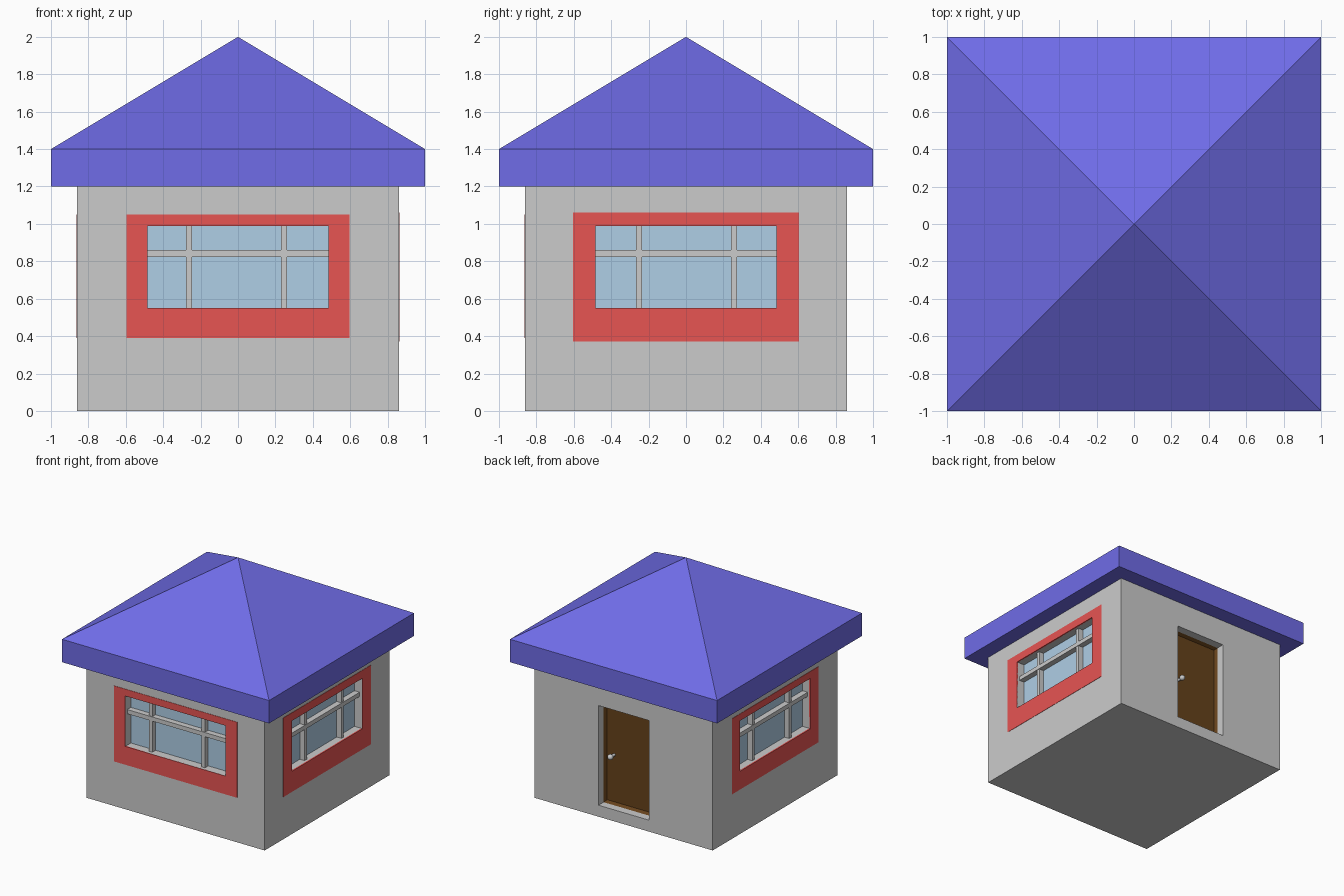
import bpy, bmesh, math
from mathutils import Matrix, Vector

if "Cube" in bpy.data.objects:
    bpy.data.objects.remove(bpy.data.objects["Cube"])

W = 0.86  # half width of the walls


def material(name, rgb):
    m = bpy.data.materials.new(name)
    m.diffuse_color = (*rgb, 1)
    m.use_nodes = True
    m.node_tree.nodes["Principled BSDF"].inputs["Base Color"].default_value = m.diffuse_color
    return m


RED = material("red_paint", (0.8, 0.09, 0.086))
BLUE = material("blue_roof", (0.16, 0.15, 0.8))
GLASS = material("glass", (0.43, 0.62, 0.79))
BROWN = material("brown_wood", (0.133, 0.054, 0.011))


def add(name, bm, mat=None, turn=0):
    bm.transform(Matrix.Rotation(math.radians(turn), 4, "Z"))
    bmesh.ops.recalc_face_normals(bm, faces=bm.faces)
    me = bpy.data.meshes.new(name)
    bm.to_mesh(me)
    bm.free()
    if mat:
        me.materials.append(mat)
    ob = bpy.data.objects.new(name, me)
    bpy.context.collection.objects.link(ob)
    return ob


def box_bm(x0, x1, y0, y1, z0, z1):
    bm = bmesh.new()
    mid = Vector((x0 + x1, y0 + y1, z0 + z1)) / 2
    size = Matrix.Diagonal((x1 - x0, y1 - y0, z1 - z0, 1))
    bmesh.ops.create_cube(bm, size=1, matrix=Matrix.Translation(mid) @ size)
    return bm


def box(name, x0, x1, d0, d1, z0, z1, mat=None, turn=0):
    """Box set into the front wall from depth d0 to d1, then turned to its side."""
    return add(name, box_bm(x0, x1, -W + d0, -W + d1, z0, z1), mat, turn)


def cut(target, cutter):
    cutter.hide_render = True
    cutter.display_type = "WIRE"
    cutter.hide_set(True)
    mod = target.modifiers.new("opening", "BOOLEAN")
    mod.operation = "DIFFERENCE"
    mod.solver = "EXACT"
    mod.object = cutter


# Walls
walls = add("walls", box_bm(-W, W, -W, W, 0, 1.2))

# Hipped roof with a deep eave
bm = box_bm(-1, 1, -1, 1, 1.2, 1.4)
top = max(bm.faces, key=lambda f: f.calc_center_median().z)
peak = bmesh.ops.poke(bm, faces=[top])["verts"][0]
peak.co.z = 2.0
add("roof", bm, BLUE)


def window(side, turn, half, low, high, shift):
    cutter = box(side + "_window_cutter", -0.485, 0.485, -0.1, 0.08, 0.55, 0.99, None, turn)
    cut(walls, cutter)
    # Painted surround
    panel = box(side + "_surround", -half, half, -0.003, 0.01, low, high, RED, turn)
    cut(panel, cutter)
    # Pane and glazing bars
    box(side + "_glass", -0.485, 0.485, 0.075, 0.085, 0.55, 0.99, GLASS, turn)
    for label, x in (("left", -0.254), ("right", 0.254)):
        x += shift
        box(f"{side}_{label}_mullion", x - 0.016, x + 0.016, 0.03, 0.08, 0.55, 0.99, None, turn)
    box(side + "_crossbar", -0.485, 0.485, 0.025, 0.08, 0.824, 0.861, None, turn)


window("front", 0, 0.595, 0.39, 1.05, -0.008)
window("right", 90, 0.605, 0.37, 1.06, 0.003)
window("left", -90, 0.595, 0.39, 1.05, 0)

# Door recess in the back wall
cut(walls, box("door_cutter", -0.243, 0.243, -0.1, 0.12, 0.10, 0.97, None, 180))

# Door with a raised rim
bm = box_bm(-0.243, 0.243, -W + 0.07, -W + 0.13, 0.10, 0.97)
face = min(bm.faces, key=lambda f: f.calc_center_median().y)
bmesh.ops.inset_region(bm, faces=[face], thickness=0.02)
bmesh.ops.translate(bm, verts=face.verts, vec=(0, 0.03, 0))
add("door", bm, BROWN, 180)

# Door knob: ball on a short stem
bm = bmesh.new()
lay = Matrix.Rotation(math.pi / 2, 4, "X")
bmesh.ops.create_cone(bm, cap_ends=True, segments=16, radius1=0.012, radius2=0.012, depth=0.06,
                      matrix=Matrix.Translation((-0.16, -W + 0.075, 0.525)) @ lay)
bmesh.ops.create_uvsphere(bm, u_segments=16, v_segments=10, radius=0.024,
                          matrix=Matrix.Translation((-0.16, -W + 0.045, 0.525)) @ lay)
for f in bm.faces:
    f.smooth = len(f.verts) < 5
add("door_knob", bm, None, 180)
